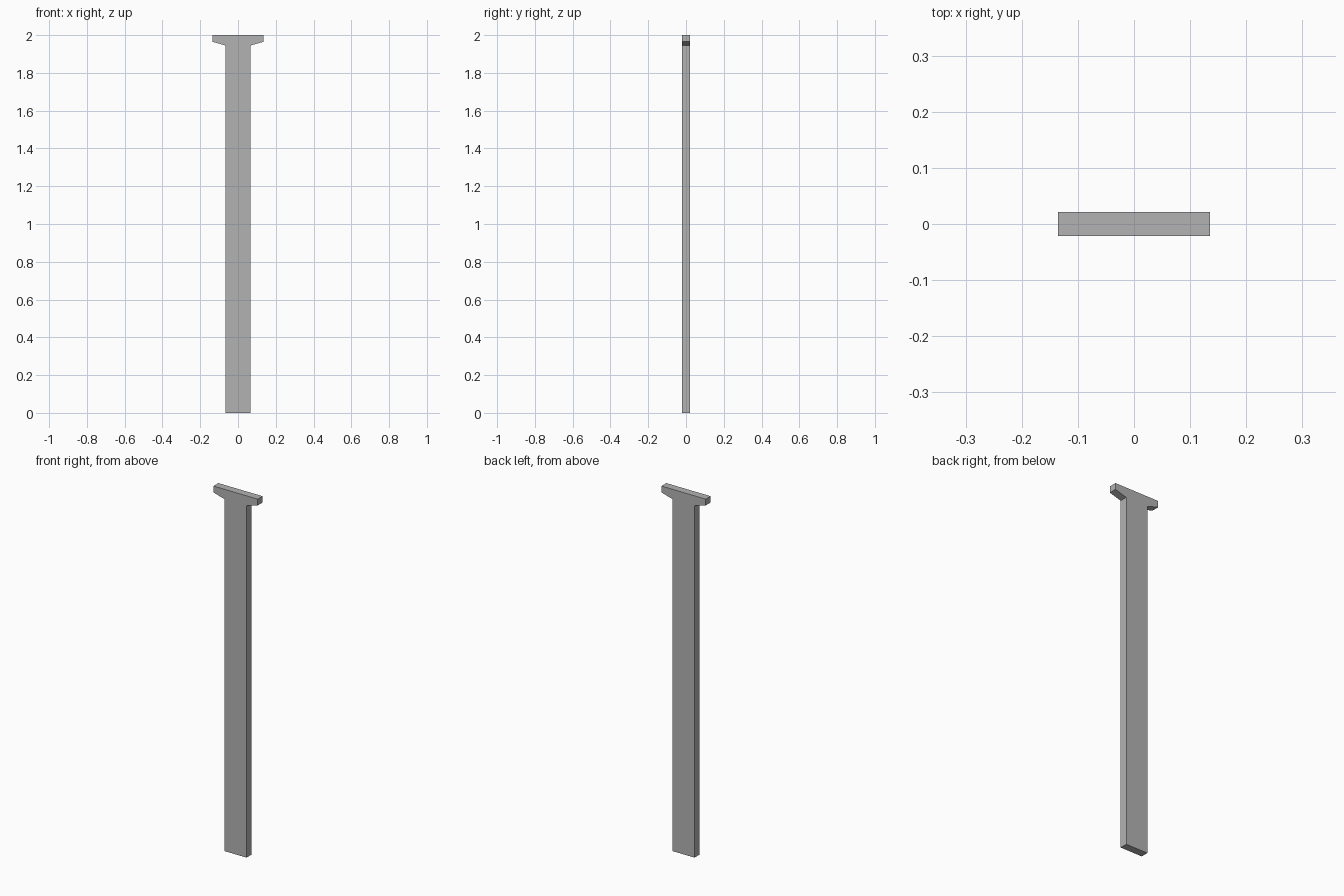
import bpy
import bmesh

cube = bpy.data.objects.get("Cube")
if cube:
    bpy.data.objects.remove(cube, do_unlink=True)

HALF_DEPTH = 0.0213

# Single flat grey material
grey = bpy.data.materials.new("mid_grey")
grey.use_nodes = True
colour = (0.45, 0.45, 0.45, 1)
grey.diffuse_color = colour
grey.node_tree.nodes["Principled BSDF"].inputs["Base Color"].default_value = colour

# Right half of the outline, bottom to top: shaft, sloped shoulder, flat head
half = [(0.067, 0), (0.067, 1.945), (0.1355, 1.965), (0.1355, 2)]
outline = half + [(-x, z) for x, z in reversed(half)]

# Flat-headed post, extruded from front to back
bm = bmesh.new()
face = bm.faces.new([bm.verts.new((x, -HALF_DEPTH, z)) for x, z in outline])
result = bmesh.ops.extrude_face_region(bm, geom=[face], use_keep_orig=True)
moved = [v for v in result["geom"] if isinstance(v, bmesh.types.BMVert)]
bmesh.ops.translate(bm, verts=moved, vec=(0, 2 * HALF_DEPTH, 0))
bmesh.ops.recalc_face_normals(bm, faces=bm.faces)

mesh = bpy.data.meshes.new("flat_headed_post")
bm.to_mesh(mesh)
bm.free()
mesh.materials.append(grey)
post = bpy.data.objects.new("flat_headed_post", mesh)
bpy.context.collection.objects.link(post)
